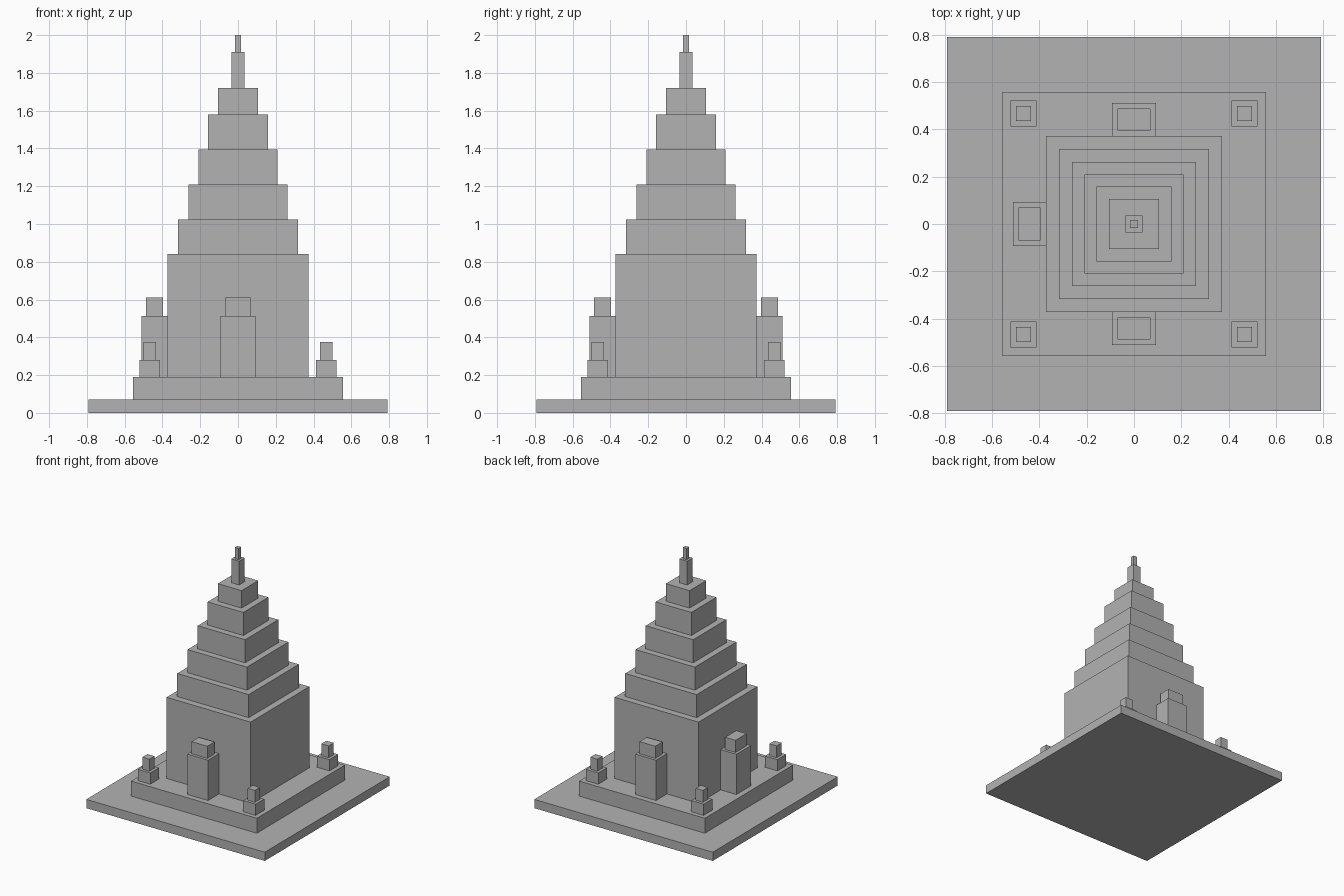
import bpy

old = bpy.data.objects.get("Cube")
if old:
    bpy.data.objects.remove(old, do_unlink=True)

stone = bpy.data.materials.new("grey_stone")
stone.use_nodes = True
GREY = (0.448, 0.448, 0.448, 1)
stone.diffuse_color = GREY
stone.node_tree.nodes["Principled BSDF"].inputs["Base Color"].default_value = GREY


def block(name, x, y, z):
    """Box spanning the (low, high) ranges on each axis."""
    spans = (x, y, z)
    bpy.ops.mesh.primitive_cube_add(size=1, location=[(a + b) / 2 for a, b in spans])
    ob = bpy.context.object
    ob.name = name
    ob.scale = [b - a for a, b in spans]
    bpy.ops.object.transform_apply(location=False, rotation=False, scale=True)
    ob.data.materials.append(stone)
    return ob


def around(centre, half):
    return (centre - half, centre + half)


# Stepped tower: half width and top height of each level
levels = [
    ("ground_slab", 0.791, 0.07), ("terrace", 0.557, 0.19),
    ("main_hall", 0.372, 0.84), ("tier_1", 0.317, 1.025),
    ("tier_2", 0.263, 1.21), ("tier_3", 0.21, 1.395),
    ("tier_4", 0.158, 1.58), ("tier_5", 0.105, 1.72),
    ("spire", 0.035, 1.91), ("finial", 0.016, 2.0),
]
base = 0
for name, half, top in levels:
    block(name, (-half, half), (-half, half), (base, top))
    base = top

FLOOR = 0.19

# Corner shrines on the terrace
for side, sx in (("left", 1), ("right", -1)):
    for end, sy in (("back", 1), ("front", -1)):
        cx, cy = 0.467 * sx, 0.467 * sy
        label = f"{end}_{side}_shrine"
        block(label + "_base", around(cx, 0.055), around(cy, 0.055), (FLOOR, 0.28))
        block(label + "_cap", around(cx, 0.032), around(cy, 0.032), (0.28, 0.375))

# Porches against three sides of the hall
for side, axis, sign in (("front", 1, -1), ("back", 1, 1), ("right", 0, -1)):
    for part, half, inner, outer, z in (
        ("porch", 0.092, 0.37, 0.511, (FLOOR, 0.513)),
        ("porch_cap", 0.07, 0.396, 0.488, (0.513, 0.61)),
    ):
        depth = tuple(sorted((inner * sign, outer * sign)))
        width = (-half, half)
        x, y = (depth, width) if axis == 0 else (width, depth)
        block(f"{side}_{part}", x, y, z)
